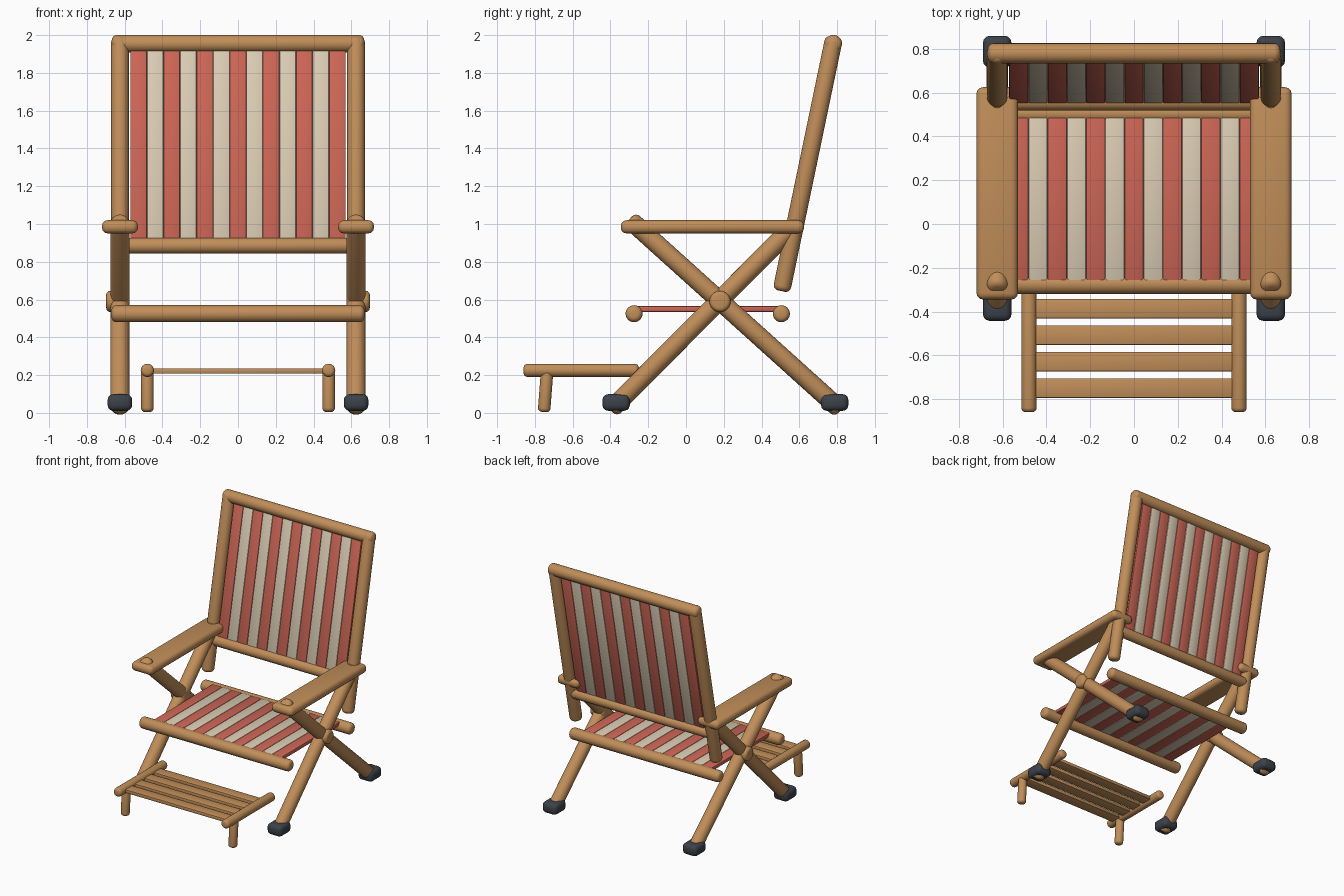
import bpy
import bmesh
from mathutils import Vector, Matrix

if "Cube" in bpy.data.objects:
    bpy.data.objects.remove(bpy.data.objects["Cube"])


def make_material(name, rgb):
    mat = bpy.data.materials.new(name)
    mat.use_nodes = True
    colour = (*rgb, 1)
    mat.diffuse_color = colour
    bsdf = next(n for n in mat.node_tree.nodes if n.type == 'BSDF_PRINCIPLED')
    bsdf.inputs["Base Color"].default_value = colour
    return mat


WOOD = make_material("warm_wood", (0.53, 0.27, 0.10))
RED = make_material("red_canvas", (0.60, 0.13, 0.09))
CREAM = make_material("cream_canvas", (0.70, 0.60, 0.45))
RUBBER = make_material("dark_rubber", (0.045, 0.055, 0.068))


def finish(bm, name, mat):
    mesh = bpy.data.meshes.new(name)
    bm.to_mesh(mesh)
    bm.free()
    mesh.materials.append(mat)
    obj = bpy.data.objects.new(name, mesh)
    bpy.context.collection.objects.link(obj)
    bpy.ops.object.select_all(action='DESELECT')
    obj.select_set(True)
    bpy.context.view_layer.objects.active = obj
    bpy.ops.object.shade_smooth_by_angle()
    return obj


def rod(name, start, end, radius, rounding=0.6):
    """Round pole between two points with softened ends."""
    a, b = Vector(start), Vector(end)
    axis = b - a
    bm = bmesh.new()
    bmesh.ops.create_cone(bm, cap_ends=True, segments=24, radius1=radius,
                          radius2=radius, depth=axis.length)
    rims = [e for e in bm.edges if abs(e.verts[0].co.z - e.verts[1].co.z) < 1e-4]
    bmesh.ops.bevel(bm, geom=rims, offset=radius * rounding, segments=4,
                    profile=0.5, affect='EDGES')
    turn = axis.to_track_quat('Z', 'Y').to_matrix().to_4x4()
    bm.transform(Matrix.Translation((a + b) / 2) @ turn)
    return finish(bm, name, WOOD)


def block(name, centre, size, bevel, mat, turn=Matrix(), segments=3):
    """Box with rounded edges."""
    bm = bmesh.new()
    bmesh.ops.create_cube(bm, size=1)
    bm.transform(Matrix.Diagonal((*size, 1)))
    bmesh.ops.bevel(bm, geom=bm.edges[:], offset=bevel, segments=segments,
                    profile=0.5, affect='EDGES')
    bm.transform(Matrix.Translation(centre) @ turn)
    return finish(bm, name, mat)


def canvas(name, start, end, width, count=13):
    """Striped cloth panel stretched between two points in the side plane."""
    a, b = Vector(start), Vector(end)
    direction = (b - a).normalized()
    side = Vector((1, 0, 0))
    turn = Matrix((side, direction, side.cross(direction))).transposed().to_4x4()
    step = width / count
    for i in range(count):
        centre = (a + b) / 2 + side * (i - (count - 1) / 2) * step
        block(f"{name}_stripe_{i + 1}", centre, (step, (b - a).length, 0.03),
              0.007, CREAM if i % 2 else RED, turn, 2)


# Paired frame parts
X = 0.625
for side, s in (("left", 1), ("right", -1)):
    x = s * X
    rod(f"{side}_back_post", (x, 0.505, 0.645), (x, 0.785, 1.99), 0.047)
    rod(f"{side}_front_leg", (x, -0.40, 0.015), (x, 0.585, 1.005), 0.05)
    rod(f"{side}_rear_leg", (x, 0.82, 0.015), (x, -0.30, 1.025), 0.05)
    rod(f"{side}_pivot", (s * 0.575, 0.18, 0.59), (s * 0.698, 0.18, 0.59), 0.056, 0.4)
    block(f"{side}_armrest", (x, 0.14, 0.985), (0.19, 0.97, 0.07), 0.03, WOOD)
    for end, y in (("front", -0.37), ("rear", 0.787)):
        block(f"{side}_{end}_foot", (x, y, 0.055), (0.13, 0.145, 0.088), 0.03, RUBBER)
    # Footrest sides
    rod(f"{side}_footrest_rail", (s * 0.48, -0.86, 0.225), (s * 0.48, -0.25, 0.225), 0.035)
    rod(f"{side}_footrest_leg", (s * 0.48, -0.752, 0.005), (s * 0.48, -0.735, 0.225), 0.033)

# Cross rails
for name, half, y, z, r in (("top_rail", 0.668, 0.78, 1.955, 0.046),
                            ("lower_back_rail", 0.62, 0.56, 0.885, 0.042),
                            ("front_seat_rail", 0.67, -0.275, 0.525, 0.045),
                            ("rear_seat_rail", 0.67, 0.505, 0.525, 0.045)):
    rod(name, (-half, y, z), (half, y, z), r)

# Striped cloth
canvas("seat", (0, -0.27, 0.55), (0, 0.50, 0.55), 1.14)
canvas("back", (0, 0.562, 0.90), (0, 0.772, 1.92), 1.14)

# Footrest slats
for i in range(4):
    block(f"footrest_slat_{i + 1}", (0, -0.75 + i * 0.121, 0.222),
          (0.94, 0.09, 0.028), 0.006, WOOD, segments=2)
